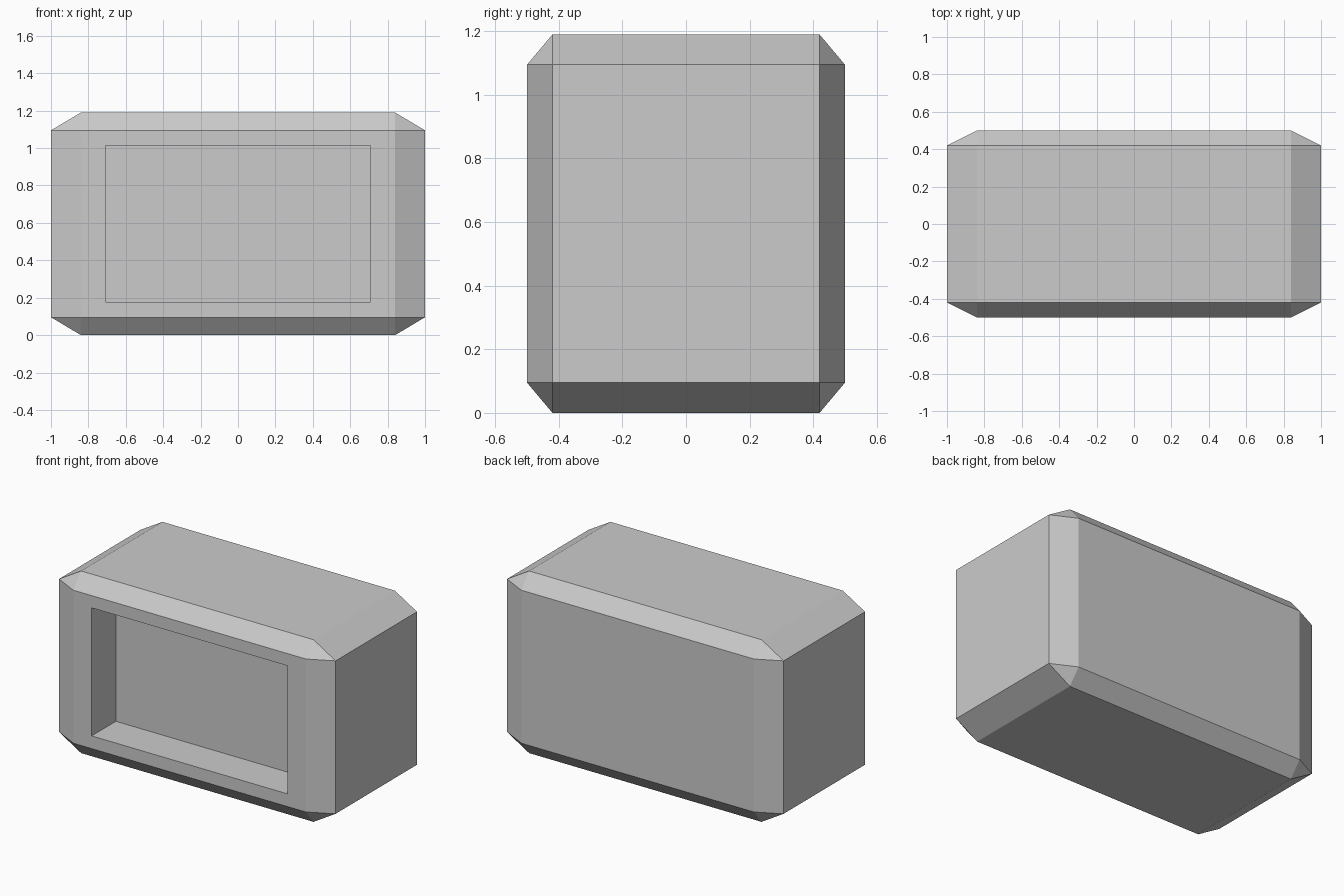
import bpy, bmesh
from mathutils import Matrix

if "Cube" in bpy.data.objects:
    bpy.data.objects.remove(bpy.data.objects["Cube"])

W, D, H = 2.0, 1.0, 1.19          # overall size
OPEN_X, OPEN_Z0, OPEN_Z1 = 0.708, 0.178, 1.015
RECESS_Y = -0.25                  # back of the front recess

bm = bmesh.new()

# Chamfered unit cube, then stretched so the chamfers stretch with it
bmesh.ops.create_cube(bm, size=1)
bmesh.ops.bevel(bm, geom=bm.edges[:], offset=0.08, offset_type='OFFSET',
                segments=1, profile=0.5, affect='EDGES')
bmesh.ops.transform(bm, verts=bm.verts,
                    matrix=Matrix.Translation((0, 0, H / 2)) @ Matrix.Diagonal((W, D, H, 1)))
bmesh.ops.recalc_face_normals(bm, faces=bm.faces)

# Front opening: inset the front panel and fit it to the opening
front = min(bm.faces, key=lambda f: f.calc_center_median().y)
bmesh.ops.inset_individual(bm, faces=[front], thickness=0.05)
for v in front.verts:
    v.co.x = OPEN_X if v.co.x > 0 else -OPEN_X
    v.co.z = OPEN_Z1 if v.co.z > H / 2 else OPEN_Z0

# Push the panel inward to form the recess
pocket = bmesh.ops.extrude_discrete_faces(bm, faces=[front])["faces"][0]
for v in pocket.verts:
    v.co.y = RECESS_Y

mesh = bpy.data.meshes.new("recessed_box")
bm.to_mesh(mesh)
bm.free()
box = bpy.data.objects.new("recessed_box", mesh)
bpy.context.collection.objects.link(box)
